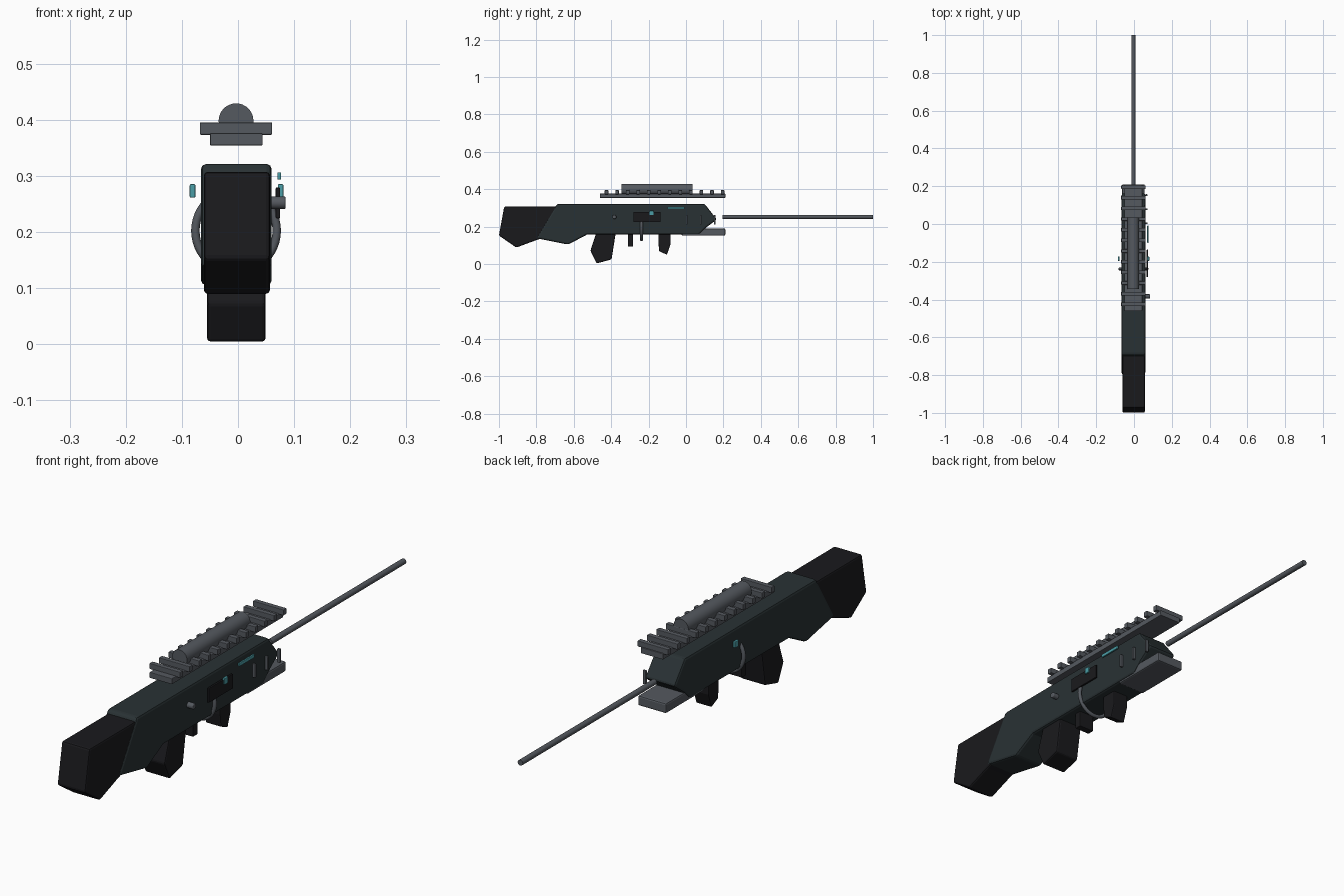
import bpy, bmesh, math
from mathutils import Matrix

if "Cube" in bpy.data.objects:
    bpy.data.objects.remove(bpy.data.objects["Cube"])

CX = -0.0035  # centre plane of the rifle


def material(name, rgb):
    m = bpy.data.materials.new(name)
    m.diffuse_color = (*rgb, 1)
    m.use_nodes = True
    m.node_tree.nodes["Principled BSDF"].inputs["Base Color"].default_value = m.diffuse_color
    return m


BODY = material("dark_slate", (0.022, 0.031, 0.034))
BLACK = material("black", (0.010, 0.010, 0.012))
METAL = material("gunmetal", (0.09, 0.10, 0.115))
TEAL = material("teal", (0.07, 0.34, 0.38))


def finish(bm, name, mat, bevel=0.0, segments=2, smooth=False):
    bmesh.ops.recalc_face_normals(bm, faces=bm.faces)
    me = bpy.data.meshes.new(name)
    bm.to_mesh(me)
    bm.free()
    ob = bpy.data.objects.new(name, me)
    bpy.context.collection.objects.link(ob)
    me.materials.append(mat)
    if bevel:
        b = ob.modifiers.new("bevel", "BEVEL")
        b.width, b.segments, b.limit_method = bevel, segments, "ANGLE"
    if smooth:
        bpy.context.view_layer.objects.active = ob
        ob.select_set(True)
        bpy.ops.object.shade_smooth_by_angle(angle=math.radians(35))
        ob.select_set(False)
    return ob


def profile(name, pts, x0, x1, mat, bevel):
    """Side profile in (y, z) extruded from x0 to x1."""
    bm = bmesh.new()
    face = bm.faces.new([bm.verts.new((x0, y, z)) for y, z in pts])
    ext = bmesh.ops.extrude_face_region(bm, geom=[face])
    verts = [g for g in ext["geom"] if isinstance(g, bmesh.types.BMVert)]
    bmesh.ops.translate(bm, verts=verts, vec=(x1 - x0, 0, 0))
    return finish(bm, name, mat, bevel)


def box(name, x0, x1, y0, y1, z0, z1, mat, bevel=0.002):
    return profile(name, [(y0, z0), (y1, z0), (y1, z1), (y0, z1)], x0, x1, mat, bevel)


def cylinder(name, r, length, loc, axis, mat, bevel=0.0, sides=32):
    bm = bmesh.new()
    rot = Matrix.Rotation(math.pi / 2, 4, axis)
    bmesh.ops.create_cone(bm, cap_ends=True, segments=sides, radius1=r, radius2=r,
                          depth=length, matrix=Matrix.Translation(loc) @ rot)
    return finish(bm, name, mat, bevel, 3, True)


# Receiver, stock and grips
profile("receiver", [(-0.69, 0.321), (0.10, 0.321), (0.165, 0.238), (0.105, 0.193),
                     (0.07, 0.157), (-0.53, 0.157), (-0.63, 0.104), (-0.80, 0.138)],
        -0.066, 0.06, BODY, 0.009)
profile("stock", [(-0.972, 0.307), (-0.68, 0.307), (-0.68, 0.165), (-0.80, 0.128),
                  (-0.907, 0.088), (-1.0, 0.152)], -0.061, 0.057, BLACK, 0.007)
profile("rear_grip", [(-0.478, 0.17), (-0.375, 0.17), (-0.398, 0.025), (-0.478, 0.003),
                      (-0.511, 0.072)], -0.055, 0.049, BLACK, 0.006)
profile("front_grip", [(-0.147, 0.17), (-0.083, 0.17), (-0.083, 0.105), (-0.102, 0.05),
                       (-0.143, 0.068), (-0.148, 0.115)], -0.036, 0.029, BLACK, 0.004)
box("trigger", -0.036, 0.029, -0.311, -0.283, 0.093, 0.17, BLACK, 0.003)

# Fore-end plate under the muzzle
box("fore_end", -0.063, 0.056, -0.024, 0.21, 0.152, 0.19, METAL, 0.006)

# Barrel
cylinder("barrel", 0.0107, 0.805, (CX, 0.5975, 0.252), "X", METAL)

# Rail with cross teeth and scope tube
box("rail", -0.05, 0.044, -0.46, 0.21, 0.354, 0.376, METAL)
for i in range(12):
    y = -0.425 + i * 0.0564
    box(f"rail_tooth_{i + 1}", -0.068, 0.061, y - 0.0095, y + 0.0095, 0.373, 0.395, METAL)
cylinder("scope_tube", 0.031, 0.38, (CX, -0.155, 0.398), "X", METAL)

# Guard ring passing around the receiver
R, r, N, M = 0.0725, 0.0075, 48, 12
bm = bmesh.new()
rings = []
for i in range(N):
    a = 2 * math.pi * i / N
    rings.append([])
    for j in range(M):
        b = 2 * math.pi * j / M
        d = R + r * math.cos(b)
        rings[-1].append(bm.verts.new((CX + d * math.cos(a), -0.238 + r * math.sin(b),
                                       0.202 + d * math.sin(a))))
for i in range(N):
    p, q = rings[i], rings[(i + 1) % N]
    for j in range(M):
        k = (j + 1) % M
        bm.faces.new((p[j], q[j], q[k], p[k]))
finish(bm, "guard_ring", METAL, smooth=True)

# Right side details: ejection panel, bolt knob, vents, light strip
box("side_panel", 0.067, 0.075, -0.281, -0.136, 0.224, 0.279, BLACK)
cylinder("bolt_knob", 0.0112, 0.035, (0.0675, -0.383, 0.252), "Y", METAL, 0.003)
for i in range(3):
    y = 0.004 + i * 0.0745
    box(f"vent_slat_{i + 1}", 0.06, 0.072, y - 0.0045, y + 0.0045, 0.21, 0.262, METAL)
box("light_strip", 0.07, 0.077, -0.1, -0.008, 0.293, 0.306, TEAL)

# Selector buttons on both sides
for side, x0, x1 in (("left", -0.086, -0.076), ("right", 0.071, 0.081)):
    box(f"selector_{side}", x0, x1, -0.195, -0.173, 0.261, 0.285, TEAL)
